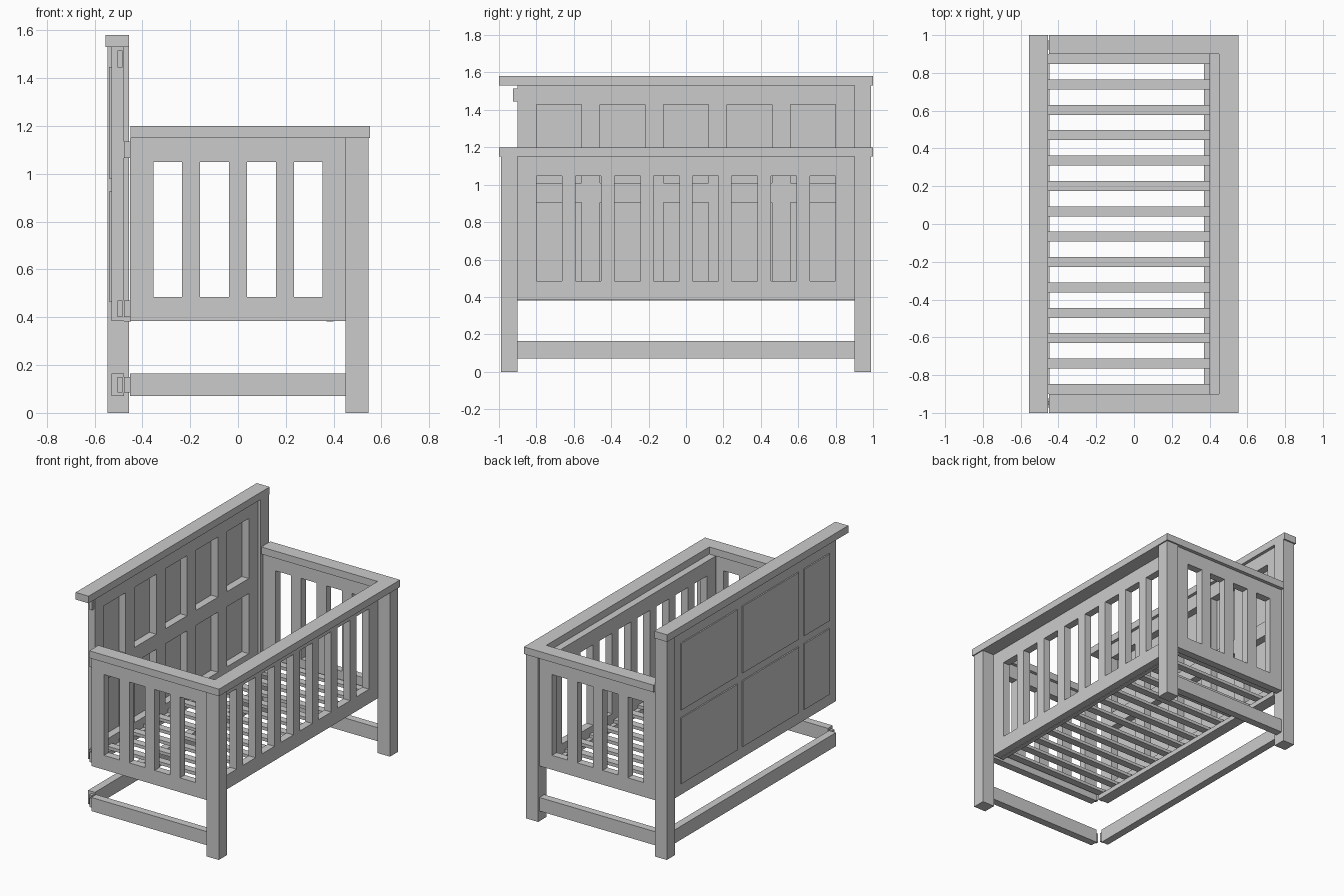
import bpy, bmesh

if "Cube" in bpy.data.objects:
    bpy.data.objects.remove(bpy.data.objects["Cube"])

wood = bpy.data.materials.new("grey_wood")
wood.diffuse_color = (0.6, 0.6, 0.6, 1)
wood.use_nodes = True
wood.node_tree.nodes["Principled BSDF"].inputs["Base Color"].default_value = wood.diffuse_color


def finish(name, bm):
    bmesh.ops.remove_doubles(bm, verts=bm.verts, dist=1e-5)
    bmesh.ops.recalc_face_normals(bm, faces=bm.faces)
    me = bpy.data.meshes.new(name)
    bm.to_mesh(me)
    bm.free()
    me.materials.append(wood)
    ob = bpy.data.objects.new(name, me)
    bpy.context.collection.objects.link(ob)
    return ob


def box(name, x0, x1, y0, y1, z0, z1):
    bm = bmesh.new()
    bmesh.ops.create_cube(bm, size=1)
    for v in bm.verts:
        v.co = (x1 if v.co.x > 0 else x0, y1 if v.co.y > 0 else y0, z1 if v.co.z > 0 else z0)
    return finish(name, bm)


def panel(name, axis, d0, d1, u_range, u_holes, z_range, z_holes):
    """Upright frame of thickness d0..d1 along axis, with a grid of rectangular openings."""
    us = sorted(list(u_range) + [u for h in u_holes for u in h])
    zs = sorted(list(z_range) + [z for h in z_holes for z in h])
    nu, nz = len(us) - 1, len(zs) - 1

    def solid(i, j):
        return 0 <= i < nu and 0 <= j < nz and not (i % 2 and j % 2)

    def co(d, u, z):
        return (d, u, z) if axis == 'X' else (u, d, z)

    bm = bmesh.new()

    def quad(*pts):
        bm.faces.new([bm.verts.new(co(*p)) for p in pts])

    for i in range(nu):
        for j in range(nz):
            if not solid(i, j):
                continue
            a, b, c, e = us[i], us[i + 1], zs[j], zs[j + 1]
            for d in (d0, d1):
                quad((d, a, c), (d, b, c), (d, b, e), (d, a, e))
            for di, u in ((-1, a), (1, b)):
                if not solid(i + di, j):
                    quad((d0, u, c), (d1, u, c), (d1, u, e), (d0, u, e))
            for dj, z in ((-1, c), (1, e)):
                if not solid(i, j + dj):
                    quad((d0, a, z), (d1, a, z), (d1, b, z), (d0, b, z))
    return finish(name, bm)


def spaced(n, pitch, width):
    return [((i - (n - 1) / 2) * pitch - width / 2, (i - (n - 1) / 2) * pitch + width / 2)
            for i in range(n)]


# Posts: two short front ones and one tall back one (the fourth is absent)
for s, side in ((-1, "right"), (1, "left")):
    y0, y1 = sorted((s * 0.9, s * 0.99))
    box("front_post_" + side, 0.45, 0.545, y0, y1, 0, 1.15)
box("back_post", -0.545, -0.455, 0.9, 0.99, 0, 1.53)

# Cap rails
box("back_cap", -0.555, -0.455, -1, 1, 1.53, 1.58)
box("front_cap", 0.45, 0.553, -1, 1, 1.15, 1.2)

# Side caps, barred panels and stretchers
for s, side in ((-1, "right"), (1, "left")):
    y0, y1 = sorted((s * 0.9, s * 1.0))
    box("side_cap_" + side, -0.45, 0.45, y0, y1, 1.15, 1.2)
    y0, y1 = sorted((s * 0.922, s * 0.975))
    panel("side_panel_" + side, 'Y', y0, y1, (-0.452, 0.45), spaced(4, 0.196, 0.12),
          (0.385, 1.15), [(0.485, 1.05)])
    box("side_stretcher_" + side, -0.452, 0.45, y0, y1, 0.07, 0.165)

# Front barred panel, set inside the posts
panel("front_panel", 'X', 0.4, 0.453, (-0.9, 0.9), spaced(8, 0.209, 0.138),
      (0.385, 1.15), [(0.485, 1.047)])

# Back panel frame, outer backing plates and stretcher
panel("back_panel", 'X', -0.53, -0.477, (-0.9, 0.9), spaced(5, 0.34, 0.24),
      (0.385, 1.53), [(0.485, 0.905), (1.01, 1.43)])
for y0, y1 in ((-0.82, -0.54), (-0.48, 0.14), (0.2, 0.82)):
    for z0, z1 in ((0.465, 0.925), (0.98, 1.447)):
        box("backing_plate", -0.539, -0.53, y0, y1, z0, z1)
box("back_stretcher", -0.53, -0.477, -0.9, 0.9, 0.07, 0.165)

# Exposed tenons at the open corner
for z0, z1 in ((0.085, 0.15), (0.4, 0.47), (1.065, 1.135)):
    box("side_tenon", -0.477, -0.452, -0.958, -0.938, z0, z1)
for z0, z1 in ((0.085, 0.15), (0.4, 0.47), (1.445, 1.515)):
    box("back_tenon", -0.503, -0.483, -0.925, -0.9, z0, z1)

# Bed base: two ledgers carrying slats
box("front_ledger", 0.37, 0.4, -0.9, 0.9, 0.382, 0.415)
box("back_ledger", -0.477, -0.447, -0.9, 0.9, 0.382, 0.415)
for y0, y1 in spaced(14, 0.1343, 0.053):
    box("bed_slat", -0.477, 0.4, y0, y1, 0.415, 0.437)
